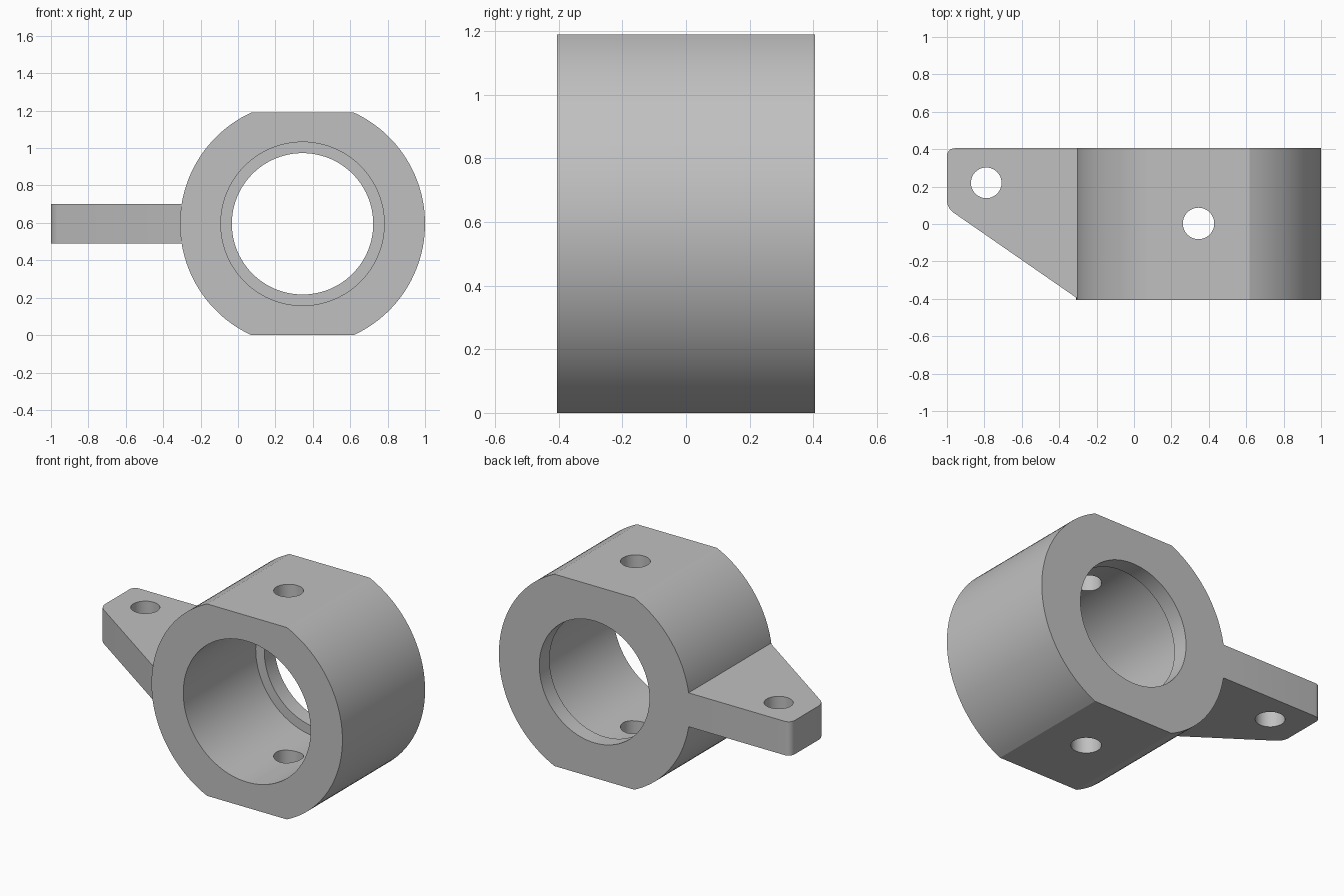
import bpy
import bmesh
from math import asin, cos, sin, pi
from mathutils import Matrix, Vector

cube = bpy.data.objects.get("Cube")
if cube:
    bpy.data.objects.remove(cube, do_unlink=True)

CX, CZ = 0.345, 0.595      # ring axis
RADIUS, HALF = 0.655, 0.405
LIP = 0.10                 # depth of the narrow lip at the back

grey = bpy.data.materials.new("plain_grey")
grey.use_nodes = True
colour = (0.53, 0.53, 0.53, 1)
grey.diffuse_color = colour
grey.node_tree.nodes["Principled BSDF"].inputs["Base Color"].default_value = colour


def add_object(name, bm):
    bmesh.ops.recalc_face_normals(bm, faces=bm.faces)
    mesh = bpy.data.meshes.new(name)
    bm.to_mesh(mesh)
    bm.free()
    mesh.materials.append(grey)
    obj = bpy.data.objects.new(name, mesh)
    bpy.context.collection.objects.link(obj)
    return obj


def prism(points, direction):
    """Extrude a flat outline along a direction."""
    bm = bmesh.new()
    face = bm.faces.new([bm.verts.new(p) for p in points])
    new = bmesh.ops.extrude_face_region(bm, geom=[face])["geom"]
    verts = [g for g in new if isinstance(g, bmesh.types.BMVert)]
    bmesh.ops.translate(bm, verts=verts, vec=Vector(direction))
    return bm


def cylinder(name, radius, depth, centre, axis, sides):
    bm = bmesh.new()
    turn = Matrix.Rotation(pi / 2, 4, 'X') if axis == 'Y' else Matrix()
    bmesh.ops.create_cone(bm, cap_ends=True, segments=sides, radius1=radius,
                          radius2=radius, depth=depth,
                          matrix=Matrix.Translation(centre) @ turn)
    return add_object(name, bm)


def combine(target, tool, operation):
    mod = target.modifiers.new(operation.lower(), 'BOOLEAN')
    mod.operation = operation
    mod.solver = 'EXACT'
    mod.object = tool
    bpy.context.view_layer.objects.active = target
    bpy.ops.object.modifier_apply(modifier=mod.name)
    bpy.data.objects.remove(tool, do_unlink=True)


# Ring body: round sides joined by flats at top and bottom
limit = asin(CZ / RADIUS)
STEPS = 48
outline = []
for start in (-limit, pi - limit):
    for i in range(STEPS + 1):
        a = start + 2 * limit * i / STEPS
        outline.append((CX + RADIUS * cos(a), -HALF, CZ + RADIUS * sin(a)))
body = add_object("ring_bracket", prism(outline, (0, 2 * HALF, 0)))

# Side lug: tapered plate with rounded outer corners
plan = [(-1, HALF), (-1, 0.085), (-0.3, -0.4), (-0.2, -0.4), (-0.2, HALF)]
bm = prism([(x, y, 0.49) for x, y in plan], (0, 0, 0.21))
corners = [e for e in bm.edges
           if all(v.co.x < -0.99 for v in e.verts)
           and abs(e.verts[0].co.y - e.verts[1].co.y) < 0.001]
bmesh.ops.bevel(bm, geom=corners, offset=0.04, segments=6, profile=0.5,
                affect='EDGES')
combine(body, add_object("lug", bm), 'UNION')

# Stepped bore, screw hole through both flats, and lug hole
cuts = [
    ("wide_bore", 0.437, 2 * HALF, (CX, -LIP, CZ), 'Y', 96),
    ("lip_bore", 0.378, 2, (CX, 0, CZ), 'Y', 96),
    ("screw_hole", 0.084, 2, (CX, 0.003, CZ), 'Z', 48),
    ("lug_hole", 0.082, 1, (-0.79, 0.22, CZ), 'Z', 48),
]
for cut in cuts:
    combine(body, cylinder(*cut), 'DIFFERENCE')

# Smooth the curved walls, keep the rims crisp
bpy.ops.object.select_all(action='DESELECT')
body.select_set(True)
bpy.context.view_layer.objects.active = body
bpy.ops.object.shade_smooth_by_angle(angle=pi / 7)
